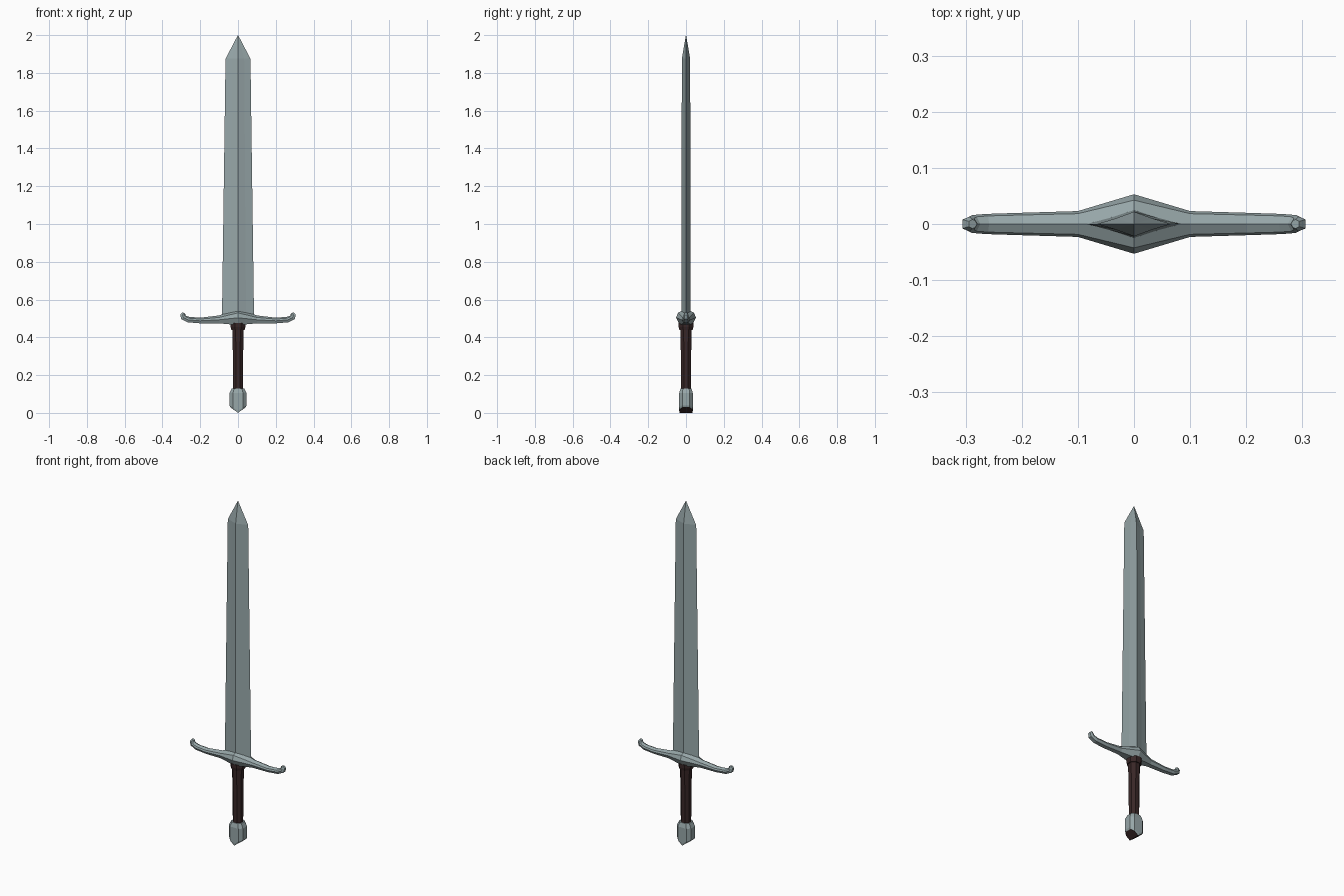
import bpy, bmesh, math

if "Cube" in bpy.data.objects:
    bpy.data.objects.remove(bpy.data.objects["Cube"])


def material(name, rgb):
    m = bpy.data.materials.new(name)
    m.diffuse_color = (*rgb, 1)
    m.use_nodes = True
    m.node_tree.nodes["Principled BSDF"].inputs["Base Color"].default_value = m.diffuse_color
    return m


STEEL = material("steel", (0.31, 0.385, 0.395))
LEATHER = material("dark_leather", (0.04, 0.02, 0.02))


def loft(name, rings, mats):
    """Skin a list of equal-length point rings and cap the ends."""
    bm = bmesh.new()
    vs = [[bm.verts.new(p) for p in r] for r in rings]
    n = len(rings[0])
    for a, b in zip(vs, vs[1:]):
        for i in range(n):
            j = (i + 1) % n
            bm.faces.new((a[i], a[j], b[j], b[i]))
    bm.faces.new(vs[0])
    bm.faces.new(vs[-1])
    bmesh.ops.remove_doubles(bm, verts=bm.verts, dist=0.0003)
    bmesh.ops.recalc_face_normals(bm, faces=bm.faces)
    me = bpy.data.meshes.new(name)
    bm.to_mesh(me)
    bm.free()
    for m in mats:
        me.materials.append(m)
    ob = bpy.data.objects.new(name, me)
    bpy.context.collection.objects.link(ob)
    return ob


# Blade: slightly hollow diamond section, tapering to a point
def blade_ring(z, w, t):
    q = [(1, 0), (0.5, 0.45), (0, 1), (-0.5, 0.45), (-1, 0), (-0.5, -0.45), (0, -1), (0.5, -0.45)]
    return [(x * w, y * t, z) for x, y in q]


loft("blade", [blade_ring(0.49, 0.085, 0.025), blade_ring(1.875, 0.066, 0.022),
               blade_ring(2.0, 0.0005, 0.0005)], [STEEL])

# Crossguard: faceted section swept along arms that curl up at the ends
SECTION = [(0, 1), (0.8, 0.5), (1, -0.1), (0.6, -1), (-0.6, -1), (-1, -0.1), (-0.8, 0.5)]
# x, z, angle, half height, half depth
ARM = [(0.1, 0.495, 0, 0.021, 0.023), (0.2, 0.489, 3, 0.015, 0.02),
       (0.262, 0.494, 15, 0.015, 0.018), (0.287, 0.505, 55, 0.016, 0.016),
       (0.292, 0.518, 95, 0.014, 0.013), (0.287, 0.529, 115, 0.008, 0.008)]


def arm_ring(st, side):
    x, z, ang, h, w = st
    a = math.radians(ang)
    return [(side * (x - v * h * math.sin(a)), u * w, z + v * h * math.cos(a)) for u, v in SECTION]


loft("crossguard", [arm_ring(s, -1) for s in reversed(ARM)]
     + [arm_ring((0, 0.508, 0, 0.043, 0.053), 1)]
     + [arm_ring(s, 1) for s in ARM], [STEEL])


# Grip and collar: eight-sided
def octagon(z, r):
    return [(r * math.cos(math.pi * (i + 0.5) / 4), r * math.sin(math.pi * (i + 0.5) / 4), z)
            for i in range(8)]


loft("grip", [octagon(0.11, 0.028), octagon(0.33, 0.030), octagon(0.46, 0.033)], [LEATHER])
loft("grip_collar", [octagon(0.44, 0.038), octagon(0.455, 0.042), octagon(0.475, 0.042)], [LEATHER])


# Pommel: faceted block with a wedge underside
def pommel_ring(z, w, d, drop=0):
    q = [(1, 0.55), (0.6, 1), (0, 1), (-0.6, 1), (-1, 0.55),
         (-1, -0.55), (-0.6, -1), (0, -1), (0.6, -1), (1, -0.55)]
    return [(x * w, y * d, z - drop * (1 - abs(x))) for x, y in q]


pommel = loft("pommel", [pommel_ring(0.03, 0.041, 0.034, 0.03), pommel_ring(0.04, 0.045, 0.036, 0.028),
                         pommel_ring(0.105, 0.045, 0.036),
                         pommel_ring(0.13, 0.033, 0.029)], [STEEL, LEATHER])
# Split the base into two sloping halves, dark underneath
bm = bmesh.new()
bm.from_mesh(pommel.data)
base = [f for f in bm.faces if len(f.verts) == 10 and f.calc_center_median().z < 0.06]
mid = [v for v in base[0].verts if abs(v.co.x) < 0.001]
bmesh.ops.connect_verts(bm, verts=mid)
for f in bm.faces:
    f.normal_update()
    if f.normal.z < -0.45:
        f.material_index = 1
bm.to_mesh(pommel.data)
bm.free()
